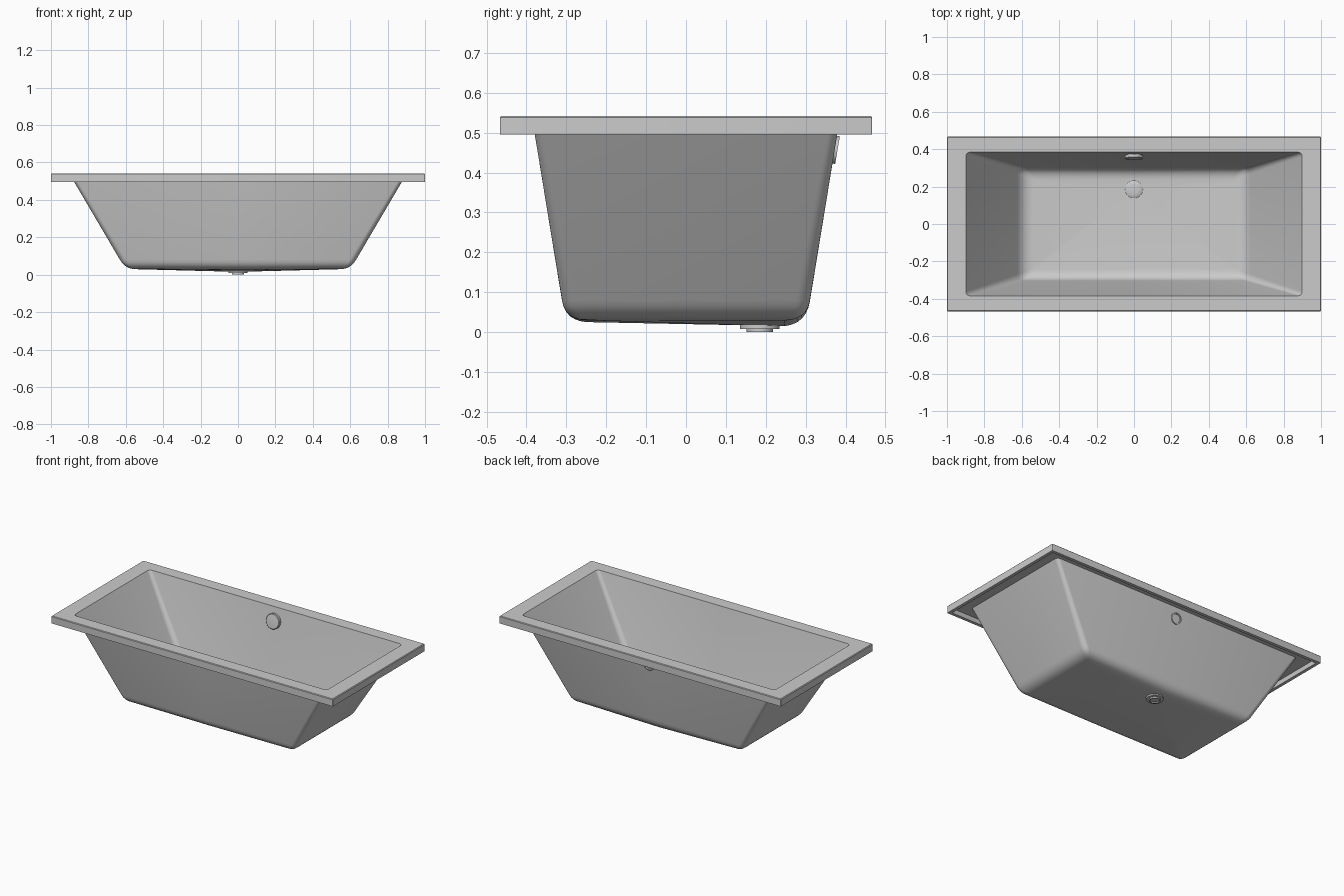
import bpy, bmesh, math
from mathutils import Vector

cube = bpy.data.objects.get("Cube")
if cube:
    bpy.data.objects.remove(cube, do_unlink=True)

SEG = 6            # segments per rounded corner
TOP = 0.542        # top of the rim
DRAIN_Y = 0.185


def material(name, value):
    mat = bpy.data.materials.new(name)
    mat.use_nodes = True
    colour = (value, value, value, 1)
    mat.diffuse_color = colour
    mat.node_tree.nodes["Principled BSDF"].inputs["Base Color"].default_value = colour
    return mat


grey = material("light grey", 0.6)


def finish(name, bm):
    bmesh.ops.recalc_face_normals(bm, faces=bm.faces)
    mesh = bpy.data.meshes.new(name)
    bm.to_mesh(mesh)
    bm.free()
    mesh.materials.append(grey)
    obj = bpy.data.objects.new(name, mesh)
    bpy.context.collection.objects.link(obj)
    bpy.ops.object.select_all(action='DESELECT')
    obj.select_set(True)
    bpy.context.view_layer.objects.active = obj
    bpy.ops.object.shade_smooth_by_angle(angle=math.radians(32))
    return obj


def bridge(bm, a, b):
    for i in range(len(a)):
        j = (i + 1) % len(a)
        bm.faces.new((a[i], a[j], b[j], b[i]))


def rounded_ring(hx, hy, radius):
    """Rounded rectangle with an extra point midway along each long side."""
    points = []
    for k, (sx, sy) in enumerate(((1, 1), (-1, 1), (-1, -1), (1, -1))):
        for i in range(SEG + 1):
            a = math.pi / 2 * (k + i / SEG)
            points.append((sx * (hx - radius) + radius * math.cos(a),
                           sy * (hy - radius) + radius * math.sin(a)))
        if k % 2 == 0:
            points.append((0, sy * hy))
    return points


def floor_drop(x, y):
    """Fall of the floor towards the middle and the drain."""
    return max(0, 1 - abs(x) / 0.57) * (0.01 + 0.02 * y)


def basin_sections(top, corner):
    """Sloping wall, then a curved turn into the floor."""
    top, corner = Vector(top), Vector(corner)
    start = corner.lerp(top, 0.1)
    end = corner - Vector((0.055, 0.055, 0))
    sections = [(*top, 0.022, 0)]
    for i in range(SEG + 1):
        t = i / SEG
        p = start * (1 - t) ** 2 + corner * 2 * t * (1 - t) + end * t * t
        sections.append((*p, 0.035 - 0.02 * t, t))
    return sections


# Bathtub shell: underside, hollow rim skirt, rim top, inside
outside = basin_sections((0.893, 0.384, 0.525), (0.602, 0.303, 0.03))
inside = basin_sections((0.899, 0.384, TOP), (0.594, 0.294, 0.04))
rim = [(0.98, 0.447, 0.525, 0.004, 0), (0.98, 0.447, 0.495, 0.004, 0),
       (1, 0.467, 0.495, 0.004, 0), (1, 0.467, TOP - 0.004, 0.004, 0),
       (0.996, 0.463, TOP, 0.004, 0)]

bm = bmesh.new()
rings = []
for hx, hy, z, radius, drop in outside[::-1] + rim + inside:
    rings.append([bm.verts.new((x, y, z - drop * floor_drop(x, y)))
                  for x, y in rounded_ring(hx, hy, radius)])
for a, b in zip(rings, rings[1:]):
    bridge(bm, a, b)
for ring, z in ((rings[0], 0.03), (rings[-1], 0.04)):
    centre = bm.verts.new((0, DRAIN_Y, z - floor_drop(0, DRAIN_Y)))
    for i in range(len(ring)):
        bm.faces.new((ring[i], ring[(i + 1) % len(ring)], centre))
finish("bathtub_shell", bm)


def lathe(name, profile, location, axis, sides=40):
    """Round fitting from (radius, height) points, capped at both ends."""
    bm = bmesh.new()
    loops = []
    for r, h in profile:
        loops.append([bm.verts.new((r * math.cos(2 * math.pi * i / sides),
                                    r * math.sin(2 * math.pi * i / sides), h))
                      for i in range(sides)])
    for a, b in zip(loops, loops[1:]):
        bridge(bm, a, b)
    bm.faces.new(loops[0])
    bm.faces.new(loops[-1])
    obj = finish(name, bm)
    obj.location = location
    obj.rotation_euler = Vector(axis).to_track_quat('Z', 'Y').to_euler()


# Drain: stepped outlet below, shallow domed plug above
lathe("drain", [(0.026, 0.006), (0.028, 0), (0.033, 0), (0.033, 0.008),
                (0.05, 0.008), (0.05, 0.02), (0.047, 0.02), (0.047, 0.033),
                (0.043, 0.036), (0.025, 0.038), (0.008, 0.039)],
      (0, DRAIN_Y, 0), (0, 0, 1))

# Overflow: cover on the back wall with a small outlet ring behind
lathe("overflow", [(0.026, -0.006), (0.028, -0.011), (0.035, -0.011),
                   (0.035, 0.002), (0.047, 0.002), (0.047, 0.018),
                   (0.044, 0.021), (0.02, 0.023)],
      (0, 0.369, 0.458), (0, -1, 0.17))
